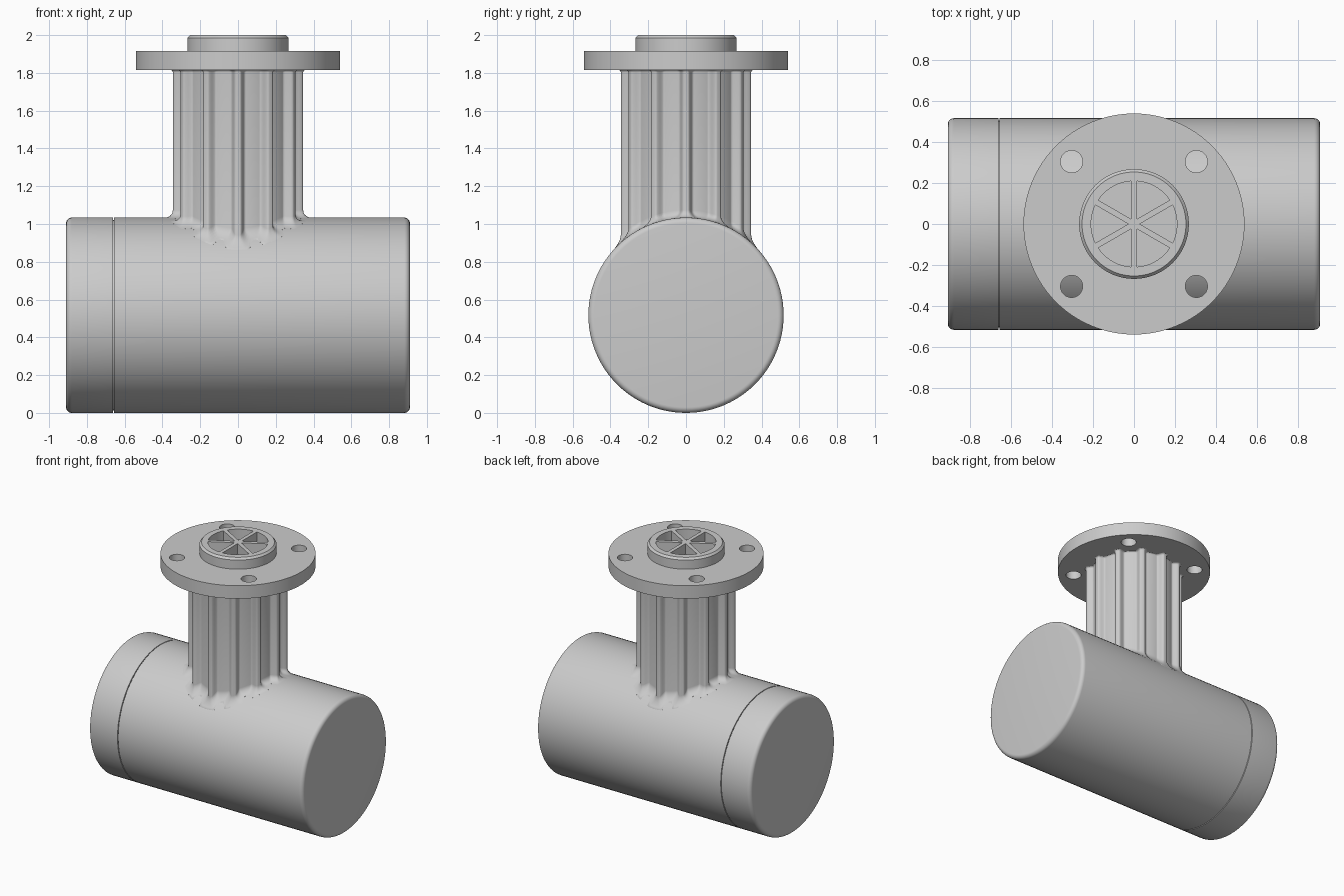
import bpy, bmesh, math
from mathutils import Matrix

if "Cube" in bpy.data.objects:
    bpy.data.objects.remove(bpy.data.objects["Cube"])

grey = bpy.data.materials.new("plain grey")
grey.use_nodes = True
GREY = (0.6, 0.6, 0.6, 1)
grey.diffuse_color = GREY
grey.node_tree.nodes["Principled BSDF"].inputs["Base Color"].default_value = GREY


def add(name, bm):
    bmesh.ops.recalc_face_normals(bm, faces=bm.faces)
    mesh = bpy.data.meshes.new(name)
    bm.to_mesh(mesh)
    bm.free()
    mesh.materials.append(grey)
    ob = bpy.data.objects.new(name, mesh)
    bpy.context.collection.objects.link(ob)
    return ob


def smooth(ob, degrees=35):
    bpy.ops.object.select_all(action='DESELECT')
    ob.select_set(True)
    bpy.context.view_layer.objects.active = ob
    bpy.ops.object.shade_smooth_by_angle(angle=math.radians(degrees))


def skin(bm, rings):
    """Joins closed rings of points into a capped solid."""
    loops = [[bm.verts.new(p) for p in ring] for ring in rings]
    n = len(loops[0])
    for a, b in zip(loops, loops[1:]):
        for i in range(n):
            j = (i + 1) % n
            bm.faces.new((a[i], a[j], b[j], b[i]))
    bm.faces.new(loops[0])
    bm.faces.new(loops[-1])


def circle(r, z, n, x=0, y=0):
    return [(x + r * math.cos(math.tau * i / n), y + r * math.sin(math.tau * i / n), z)
            for i in range(n)]


# Horizontal drum with rounded rims and a thin seam
R, HALF, RIM, SEAM = 0.517, 0.91, 0.03, -0.66
arc = [math.radians(a) for a in range(0, 91, 15)]
profile = [(R - RIM + RIM * math.sin(a), -HALF + RIM - RIM * math.cos(a)) for a in arc]
profile += [(R, SEAM - 0.003), (R - 0.012, SEAM - 0.003),
            (R - 0.012, SEAM + 0.003), (R, SEAM + 0.003)]
profile += [(r, -z) for r, z in reversed(profile[:len(arc)])]
bm = bmesh.new()
skin(bm, [circle(r, z, 96) for r, z in profile])
bmesh.ops.transform(bm, verts=bm.verts,
                    matrix=Matrix.Translation((0, 0, R)) @ Matrix.Rotation(math.pi / 2, 4, 'Y'))
smooth(add("drum", bm))

# Fluted neck: narrow ribs, filleted onto the drum and the flange
RIBS, OUTER, DEPTH, RIB_HALF, WALL = 12, 0.345, 0.045, 0.012, 0.03
STEPS, FLANGE_Z = 26, 1.815


def neck_ring(grow, height):
    ring = []
    for i in range(RIBS * STEPS):
        turn = math.tau / RIBS * ((i / STEPS + 0.5) % 1 - 0.5)
        t = (abs(turn) * OUTER - RIB_HALF - grow) / WALL
        t = min(max(t, 0), 1)
        r = OUTER + grow - DEPTH * t * t * (3 - 2 * t)
        a = math.tau * i / (RIBS * STEPS)
        x, y = r * math.cos(a), r * math.sin(a)
        ring.append((x, y, height(y)))
    return ring


def drum_top(y):
    return R + math.sqrt(R * R - y * y)


FILLET, CAP = 0.04, 0.015
rings = [neck_ring(FILLET, lambda y: drum_top(y) - 0.02)]
for a in arc:
    rings.append(neck_ring(FILLET * (1 - math.sin(a)),
                           lambda y: drum_top(y) + FILLET * (1 - math.cos(a))))
for a in reversed(arc):
    rings.append(neck_ring(CAP * (1 - math.sin(a)),
                           lambda y: FLANGE_Z + 0.002 - CAP * (1 - math.cos(a))))
bm = bmesh.new()
skin(bm, rings)
smooth(add("fluted_neck", bm), 50)

# Flange with its raised boss
bm = bmesh.new()
skin(bm, [circle(r, z, 96) for r, z in
          [(0.54, FLANGE_Z), (0.54, 1.915), (0.268, 1.915), (0.268, 1.985), (0.254, 2.0)]])
flange = add("flange", bm)

# Cutter: four bolt holes and six wedge pockets
bm = bmesh.new()
for sx in (-1, 1):
    for sy in (-1, 1):
        skin(bm, [circle(0.054, z, 32, sx * 0.305, sy * 0.305) for z in (1.7, 1.95)])
POCKET, SPOKE, FLOOR = 0.21, 0.014, 1.92
edge = math.radians(30) - math.asin(SPOKE / POCKET)
for k in range(6):
    mid = math.radians(60 * k)
    outline = [(SPOKE * 2 * math.cos(mid), SPOKE * 2 * math.sin(mid))]
    for i in range(13):
        a = mid + edge * (i / 6 - 1)
        outline.append((POCKET * math.cos(a), POCKET * math.sin(a)))
    skin(bm, [[(x, y, z) for x, y in outline] for z in (FLOOR, 2.1)])
cutter = add("cutter", bm)
cutter.hide_render = True

cut = flange.modifiers.new("holes", 'BOOLEAN')
cut.operation, cut.solver, cut.object = 'DIFFERENCE', 'EXACT', cutter
bpy.context.view_layer.objects.active = flange
bpy.ops.object.modifier_apply(modifier=cut.name)
bpy.data.objects.remove(cutter)
smooth(flange, 30)
